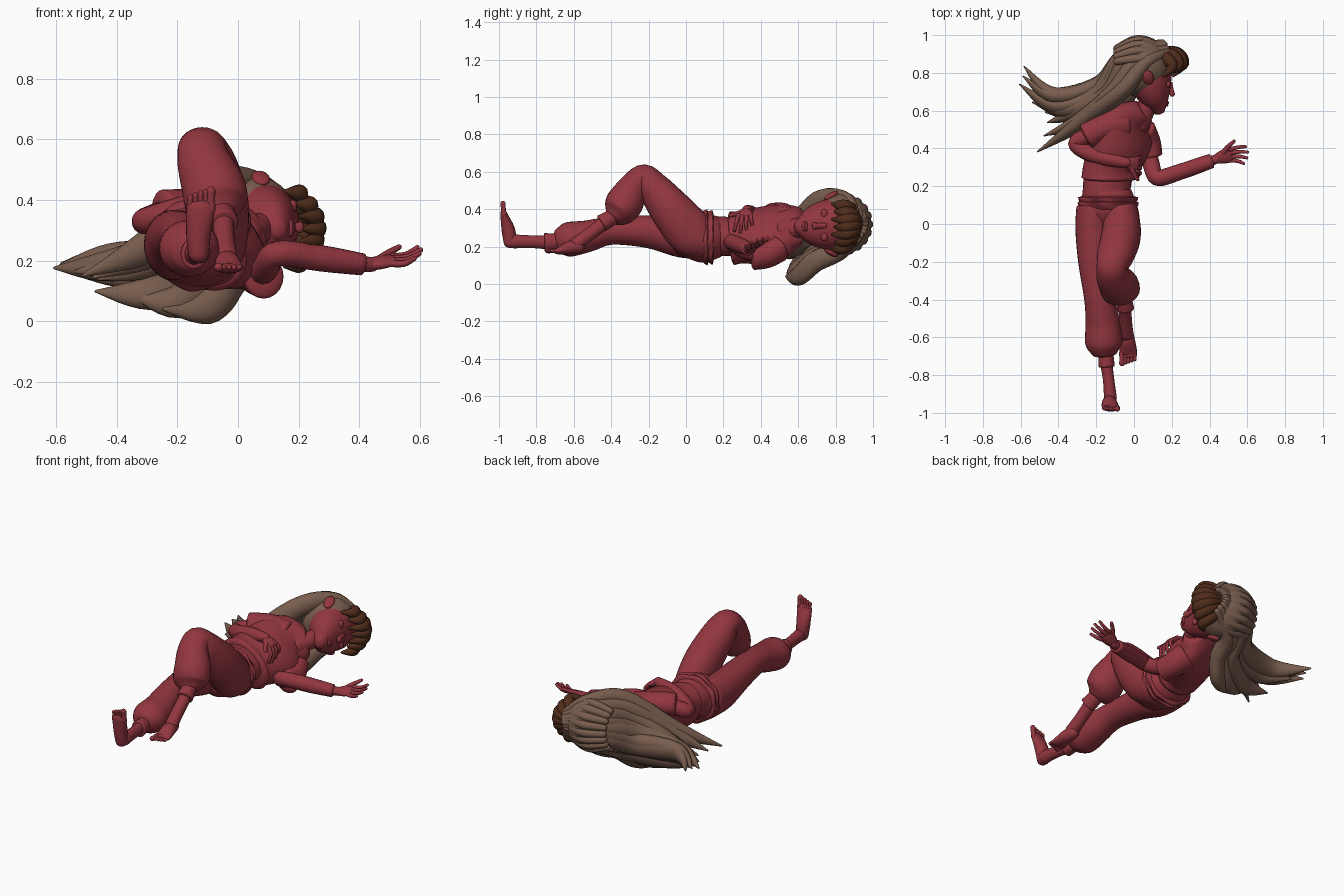
import bpy, bmesh, math, random
from mathutils import Vector
random.seed(4)

def material(name, c):
    m = bpy.data.materials.new(name)
    m.diffuse_color = (*c, 1)
    return m

RED = material("red", (0.29, 0.037, 0.05))
HAIR = material("light_brown", (0.19, 0.11, 0.077))
DARK = material("dark_brown", (0.08, 0.026, 0.011))

def loft(name, pts, mat=RED, ref=(1, 0, 0), n=20, dome=1.0, k=5, wave=0):
    """Smooth elliptical tube through (x, y, z, side_radius, depth_radius) points."""
    P = [pts[0]] + list(pts) + [pts[-1]]
    rows = []
    for i in range(1, len(P) - 2):
        for s in range(k):
            t = s / k
            rows.append([0.5 * (2*b + (c-a)*t + (2*a-5*b+4*c-d)*t*t + (3*b-a-3*c+d)*t**3)
                         for a, b, c, d in zip(P[i-1], P[i], P[i+1], P[i+2])])
    rows.append(list(pts[-1]))
    cs = [Vector(r[:3]) for r in rows]
    rings = []
    for i, r in enumerate(rows):
        t = (cs[min(i+1, len(cs)-1)] - cs[max(i-1, 0)]).normalized()
        rings.append((cs[i], t, max(r[3], .002), max(r[4], .002)))

    def end(ring, sign):                       # rounded cap rings
        c, t, a, b = ring
        return [(c + t * sign * dome * min(a, b) * math.sin(q), t, a * math.cos(q), b * math.cos(q))
                for q in (0.5, 1.0, 1.4)]
    rings = end(rings[0], -1)[::-1] + rings + end(rings[-1], 1)
    bm = bmesh.new()
    prev = None
    for j, (c, t, a, b) in enumerate(rings):
        s = Vector(ref)
        s = (s - t * s.dot(t)).normalized()
        u = t.cross(s)
        ring = []
        for q in range(n):
            w = 2 * math.pi * q / n
            f = 1 + wave * math.sin(w * 7 + j * .25)
            ring.append(bm.verts.new(c + s * a * f * math.cos(w) + u * b * f * math.sin(w)))
        if prev:
            for q in range(n):
                bm.faces.new((prev[q], prev[(q+1) % n], ring[(q+1) % n], ring[q]))
        else:
            bm.faces.new(ring[::-1])
        prev = ring
    bm.faces.new(prev)
    bmesh.ops.recalc_face_normals(bm, faces=bm.faces)
    me = bpy.data.meshes.new(name)
    bm.to_mesh(me)
    bm.free()
    for f in me.polygons:
        f.use_smooth = True
    me.materials.append(mat)
    ob = bpy.data.objects.new(name, me)
    bpy.context.collection.objects.link(ob)
    return ob

def blob(name, c, r, mat=RED, rot=(0, 0, 0)):
    bpy.ops.mesh.primitive_uv_sphere_add(segments=24, ring_count=14, location=c, rotation=rot)
    ob = bpy.context.object
    ob.name, ob.scale = name, r
    ob.data.materials.append(mat)
    bpy.ops.object.shade_smooth()
    return ob

def lerp(a, b, t):
    return [x + (y - x) * t for x, y in zip(a, b)]

# Torso: shirt, midriff, pelvis and ruffled waistband
TW = (1, 0, -0.8)
loft("shirt", [(-.125, .245, .245, .17, .125), (-.12, .30, .25, .165, .12), (-.085, .40, .26, .182, .13),
               (-.055, .48, .268, .195, .118), (-.01, .55, .28, .165, .09), (.05, .595, .295, .085, .065)],
     ref=TW, n=32, dome=.15)
loft("midriff", [(-.14, .08, .25, .135, .115), (-.145, .18, .255, .128, .105), (-.13, .3, .25, .135, .1)],
     ref=(1, 0, -.3), n=28)
loft("pelvis", [(-.14, .13, .25, .145, .125), (-.14, .07, .245, .16, .13), (-.15, .0, .24, .145, .1)],
     ref=(1, 0, -.1), n=28, dome=.8)
for i, (y, r) in enumerate([(.098, .158), (.125, .155)]):
    loft(f"waist_ruffle_{i}", [(-.14, y - .02, .25, r - .012, r - .03), (-.14, y, .25, r, r - .018),
                               (-.14, y + .016, .25, r + .004, r - .01)],
         ref=(1, 0, -.15), n=56, dome=.08, wave=.03)

# Straight right leg
loft("right_trouser_leg", [(-.215, .09, .25, .09, .115), (-.215, -.03, .255, .095, .112), (-.205, -.2, .28, .09, .088),
                           (-.183, -.40, .285, .08, .075), (-.165, -.53, .255, .092, .085),
                           (-.16, -.63, .238, .098, .092), (-.155, -.685, .23, .068, .065)], n=28, dome=.3)
loft("right_cuff", [(-.15, -.68, .225, .04, .045), (-.145, -.755, .222, .043, .05)], dome=.1)
loft("right_ankle", [(-.15, -.72, .222, .033, .038), (-.135, -.82, .226, .03, .034), (-.125, -.92, .228, .034, .037)])

# Bent left leg
loft("left_trouser_leg", [(-.07, .10, .225, .085, .09), (-.065, .03, .27, .095, .125), (-.07, -.07, .385, .105, .115),
                          (-.10, -.17, .51, .098, .09), (-.118, -.225, .57, .08, .07),
                          (-.11, -.28, .52, .09, .08), (-.08, -.325, .44, .105, .1),
                          (-.07, -.36, .385, .1, .088), (-.06, -.385, .355, .065, .055)], n=28, dome=.3, k=6)
loft("left_cuff", [(-.055, -.39, .36, .042, .042), (-.045, -.45, .325, .046, .046)], dome=.1)
loft("left_ankle", [(-.05, -.42, .34, .036, .036), (-.045, -.51, .27, .034, .035), (-.04, -.585, .215, .038, .036)])

def foot(name, heel, mid, ball, toe_vec, inner):
    loft(name, [(*heel, .034, .034), (*mid, .041, .036), (*ball, .047, .02), (*lerp(ball, Vector(ball) + Vector(toe_vec), .3), .044, .014)],
         dome=.8)
    for i in range(5):
        x = inner * (.034 - i * .017)
        ln = (1, .95, .86, .76, .64)[i]
        r = .015 if i == 0 else .01
        a = Vector(ball) + Vector((x, 0, 0))
        b = a + Vector(toe_vec) * ln
        loft(f"{name}_toe_{i}", [(*a, r, r), (*lerp(a, b, .6), r * .9, r * .9), (*b, r, r)], n=10, k=3)

foot("right_foot", (-.13, -.94, .22), (-.13, -.95, .29), (-.123, -.973, .37), (0, -.006, .06), 1)
foot("left_foot", (-.04, -.57, .20), (-.035, -.62, .195), (-.03, -.68, .178), (0, -.058, .0), -1)

# Arms with short sleeves
loft("right_sleeve", [(-.05, .535, .335, .08, .085), (-.15, .515, .365, .07, .07), (-.25, .465, .368, .066, .07)],
     ref=(0, 0, 1), dome=.2)
loft("right_arm", [(-.15, .51, .37, .045, .045), (-.25, .465, .35, .045, .045), (-.31, .425, .33, .042, .04),
                   (-.25, .38, .35, .042, .042), (-.15, .345, .38, .04, .038), (-.04, .325, .395, .027, .027)],
     ref=(.2, .6, 1))
loft("left_sleeve", [(.035, .49, .19, .085, .075), (.07, .43, .155, .072, .07), (.085, .36, .147, .066, .072)],
     ref=(1, 0, 0), dome=.2)
loft("left_arm", [(.07, .42, .155, .042, .042), (.09, .32, .175, .043, .045), (.12, .245, .22, .042, .042),
                  (.2, .26, .22, .042, .042), (.3, .295, .2, .037, .037), (.44, .345, .187, .024, .024)],
     ref=(0, .3, 1))
loft("left_forearm_cuff", [(.14, .245, .225, .04, .04), (.28, .288, .207, .043, .042), (.41, .334, .188, .036, .039)],
     ref=(0, .3, 1), dome=.15)

def hand(name, wrist, knuckle, side, reach, curl, thumb):
    w, kn, s = Vector(wrist), Vector(knuckle), Vector(side)
    loft(name, [(*w, .024, .02), (*w.lerp(kn, .5), .038, .02), (*kn, .041, .015)], ref=side, n=16)
    for i in range(4):
        o = s * (i - 1.5)
        ln = (.88, 1, .95, .78)[i]
        a = kn + o * .021
        m = a + Vector(reach) * .55 * ln + o * .005 + Vector(curl)
        b = a + Vector(reach) * ln + o * .011
        loft(f"{name}_finger_{i}", [(*a, .012, .012), (*m, .0105, .0105), (*b, .008, .008)], ref=side, n=10, k=4)
    a, b = w.lerp(kn, .3), Vector(thumb)
    m = a.lerp(b, .55) - s * .008
    loft(f"{name}_thumb", [(*a, .018, .018), (*m, .013, .013), (*b, .009, .009)], ref=side, n=10)

hand("right_hand", (-.04, .325, .395), (.01, .312, .37), (0, 1, .1), (.015, -.005, -.09), (.015, 0, .012), (.02, .235, .365))
hand("left_hand", (.43, .343, .187), (.505, .365, .202), (0, -.93, -.35), (.097, .0, .028), (0, .005, -.01), (.53, .438, .245))

# Neck, head and face
loft("neck", [(.02, .53, .285, .06, .06), (.06, .6, .3, .052, .05), (.09, .69, .31, .06, .055)], ref=(0, 0, 1))
loft("head", [(.135, .595, .305, .035, .03), (.123, .635, .307, .08, .06), (.105, .69, .312, .115, .092),
              (.085, .76, .317, .135, .118), (.07, .84, .32, .138, .13), (.06, .91, .32, .1, .1)],
     ref=(0, 0, 1), n=32, dome=.5)
loft("nose", [(.192, .745, .313, .014, .012), (.196, .71, .311, .016, .014), (.204, .685, .31, .019, .014)],
     ref=(0, 0, 1), n=12, dome=.7)
for i, y in enumerate((.643, .629)):
    blob(f"lip_{i}", (.175 - i * .004, y, .308), (.011, .008, .028))
for i, s in enumerate((1, -1)):
    blob(f"eyelid_{i}", (.174, .74, .315 + s * .055), (.018, .02, .032), rot=(0, .35 * s, 0))
    blob(f"ear_{i}", (.075, .775, .32 + s * .152), (.03, .042, .016), rot=(.5 * s, 0, .2))

# Hair: scalp shell plus flowing strands blended between six guide paths
blob("scalp_hair", (.045, .83, .32), (.155, .162, .163), HAIR)
guides = [
    [(.18, .91, .38), (.06, .85, .45), (-.08, .69, .43), (-.28, .53, .26), (-.50, .395, .16)],
    [(.16, .95, .36), (-.03, .89, .40), (-.14, .70, .32), (-.32, .59, .20), (-.46, .54, .15)],
    [(.15, .96, .34), (-.06, .89, .34), (-.18, .70, .24), (-.42, .63, .19), (-.595, .74, .19)],
    [(.14, .96, .31), (-.06, .89, .28), (-.17, .75, .19), (-.42, .69, .21), (-.595, .835, .20)],
    [(.15, .95, .28), (-.03, .87, .22), (-.12, .71, .15), (-.29, .60, .10), (-.46, .58, .11)],
    [(.17, .92, .24), (.02, .83, .175), (-.03, .69, .13), (-.12, .59, .045), (-.26, .52, .035)]]
size = [(.018, .018), (.045, .038), (.058, .045), (.056, .04), (.005, .004)]
N = 11
for i in range(N):
    f = i / (N - 1) * 5
    g = min(int(f), 4)
    path = []
    for j in range(5):
        p = lerp(guides[g][j], guides[g + 1][j], f - g)
        jit = .015 * (j > 1)
        p = [c + random.uniform(-jit, jit) for c in p]
        p[2] = max(p[2], .045 if j == 3 else .015)
        path.append((*p, *size[j]))
    loft(f"hair_strand_{i}", path, HAIR, ref=(.1, .3, 1), n=14, k=6)
# Combed ridges over the crown
for i in range(9):
    w = math.radians(-72 + 18 * i)
    arc = []
    for q in (.15, .6, 1.1, 1.7):
        d = Vector((math.cos(q), math.sin(q) * math.cos(w), math.sin(q) * math.sin(w)))
        # sweep from the hairline (+x) over the crown (+y) to the back (-x)
        arc.append((.045 + d.x * .15 - .02, .83 + d.y * .15, .32 + d.z * .15, .024, .02))
    loft(f"crown_ridge_{i}", arc[1:] + [(-.09, .83 + .1 * math.cos(w), .32 + .12 * math.sin(w), .02, .02)],
         HAIR, ref=(0, -math.sin(w), math.cos(w)), n=12)

# Dark fringe: a fan of clumps rolling over the forehead
for i in range(7):
    v = (i - 3) / 3
    z = .305 + .115 * v
    d = .06 * v * v
    loft(f"fringe_{i}", [(.16 - d * .5, .925 - d * .3, .32 + .05 * v, .018, .018),
                         (.23 - d, .905 - d * .4, .315 + .09 * v, .032, .032),
                         (.262 - d, .85 - d * .3, z, .032, .03),
                         (.215 - d, .785 + .014 * (i % 2), z + .008 * v, .008, .008)],
         DARK, ref=(0, 0, 1), n=12)
